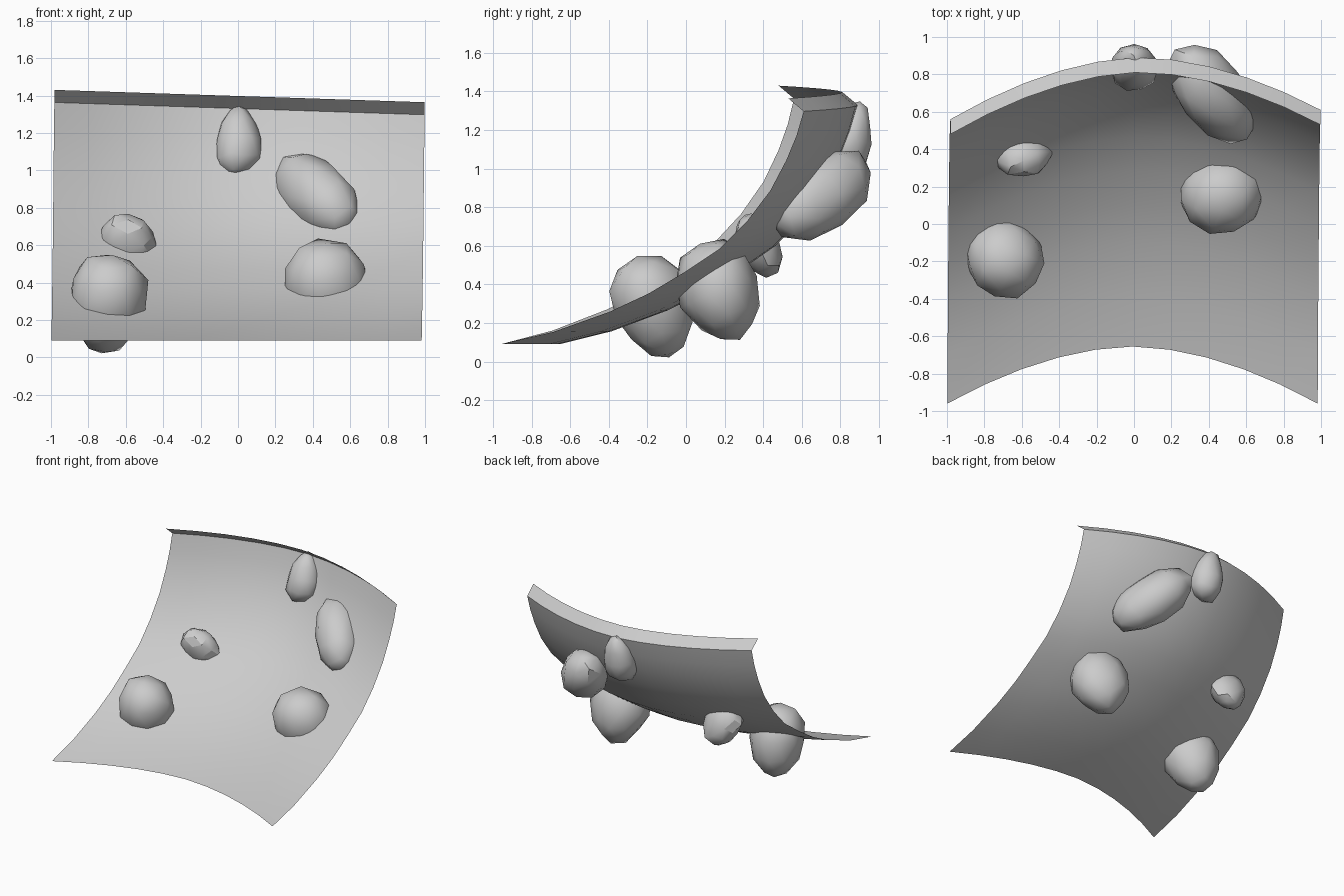
import bpy, bmesh, random
from mathutils import Vector, Matrix

if "Cube" in bpy.data.objects:
    bpy.data.objects.remove(bpy.data.objects["Cube"])

# Side profile of the wall along its outer edges (y, z), from foot to top
PROFILE = [(-.96, .09), (-.69, .157), (-.40, .265), (-.20, .363), (-.02, .475), (.16, .60),
           (.30, .745), (.42, .91), (.50, 1.07), (.55, 1.20), (.585, 1.33)]
XS = [i / 5 for i in range(-5, 6)]


def finish(name, bm, angle):
    bmesh.ops.recalc_face_normals(bm, faces=bm.faces)
    me = bpy.data.meshes.new(name)
    bm.to_mesh(me)
    bm.free()
    ob = bpy.data.objects.new(name, me)
    bpy.context.collection.objects.link(ob)
    me.shade_smooth()
    me.set_sharp_from_angle(angle=angle)
    return ob


def grid(name, rows):
    bm = bmesh.new()
    vs = [[bm.verts.new(p) for p in row] for row in rows]
    for r0, r1 in zip(vs, vs[1:]):
        for i in range(len(r0) - 1):
            bm.faces.new((r0[i], r0[i + 1], r1[i + 1], r1[i]))
    return finish(name, bm, .6)


# Curved wall, bowed to the back in the middle and slightly twisted towards the top
def wall_row(y, z, t):
    return [Vector((.99 * x + .008 * (2 * t - 1),
                    y + .305 * (1 - abs(x) ** 1.8) + .025 * x * t,
                    z - .033 * x * t)) for x in XS]


n = len(PROFILE) - 1
rows = [wall_row(y, z, i / n) for i, (y, z) in enumerate(PROFILE)]
grid("climbing_wall", rows)

# Narrow lip folded forward along the top edge
grid("top_lip", [rows[-1], [p + Vector((0, -.08, .067)) for p in rows[-1]]])


# Boulder: jittered low ball stretched along an axis, narrowing towards its far end
def boulder(name, centre, axis, half, taper, seed):
    rnd = random.Random(seed)
    u = Vector(axis).normalized()
    s = Vector((1, 0, 0))
    s = (s - s.dot(u) * u).normalized()
    rot = Matrix((s, u.cross(s), u)).transposed()
    bm = bmesh.new()
    bmesh.ops.create_icosphere(bm, subdivisions=2, radius=1.04)
    for v in bm.verts:
        p = v.co * rnd.uniform(.94, 1.05)
        k = 1 - taper * p.z
        v.co = rot @ Vector((p.x * half[0] * k, p.y * half[1] * k, p.z * half[2])) + Vector(centre)
    # keep only the chunky convex outline
    res = bmesh.ops.convex_hull(bm, input=bm.verts)
    junk = {g for g in res["geom_interior"] + res["geom_unused"] if isinstance(g, bmesh.types.BMVert)}
    bmesh.ops.delete(bm, geom=list(junk), context='VERTS')
    return finish(name, bm, .65)


boulder("top_boulder", (0, .85, 1.155), (0, .10, .38), (.12, .115, .195), .25, 1)
boulder("upper_right_boulder", (.415, .695, .865), (.39, -.47, -.34), (.175, .19, .325), .05, 2)
boulder("lower_right_boulder", (.475, .175, .365), (.01, .20, -.48), (.22, .205, .265), .15, 3)
boulder("lower_left_boulder", (-.70, -.17, .285), (-.06, .17, -.54), (.20, .205, .275), .2, 4)
boulder("middle_left_boulder", (-.59, .375, .605), (.13, .13, -.29), (.145, .105, .175), .05, 5)
